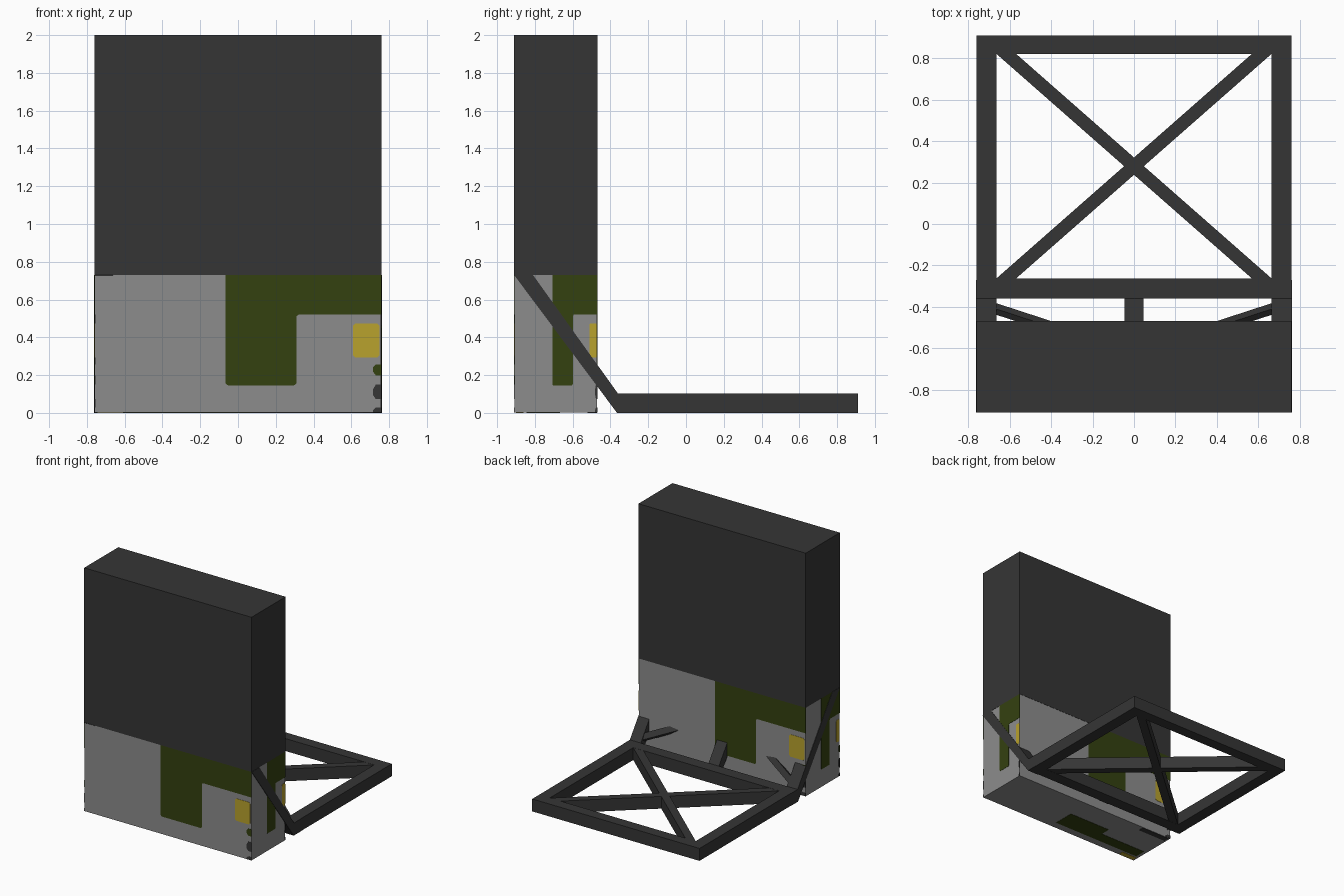
import bpy, bmesh
from mathutils import Vector as V

if "Cube" in bpy.data.objects:
    bpy.data.objects.remove(bpy.data.objects["Cube"])


def material(name, rgb):
    m = bpy.data.materials.new(name)
    m.diffuse_color = (*rgb, 1)
    m.use_nodes = True
    m.node_tree.nodes["Principled BSDF"].inputs["Base Color"].default_value = m.diffuse_color
    return m


DARK = material("charcoal", (0.036, 0.036, 0.036))
GREY = material("mid_grey", (0.265, 0.265, 0.265))
OLIVE = material("olive_green", (0.034, 0.052, 0.005))
YELLOW = material("mustard_yellow", (0.48, 0.36, 0.027))


def prism(name, points, offset, mat):
    """Extrude a flat polygon along an offset vector."""
    bm = bmesh.new()
    offset = V(offset)
    a = [bm.verts.new(V(p)) for p in points]
    b = [bm.verts.new(V(p) + offset) for p in points]
    n = len(a)
    bm.faces.new(a)
    bm.faces.new(b[::-1])
    for i in range(n):
        bm.faces.new((a[i], b[i], b[(i + 1) % n], a[(i + 1) % n]))
    bmesh.ops.recalc_face_normals(bm, faces=bm.faces)
    me = bpy.data.meshes.new(name)
    bm.to_mesh(me)
    bm.free()
    me.materials.append(mat)
    ob = bpy.data.objects.new(name, me)
    bpy.context.collection.objects.link(ob)
    return ob


def block(name, x0, x1, y0, y1, z0, z1, mat):
    return prism(name, [(x0, y0, z0), (x1, y0, z0), (x1, y1, z0), (x0, y1, z0)],
                 (0, 0, z1 - z0), mat)


def rect(u0, u1, v0, v1, cu=0.0, cv=0.0):
    """Rectangle outline with small cut corners."""
    if not cu:
        return [(u0, v0), (u1, v0), (u1, v1), (u0, v1)]
    return [(u0 + cu, v0), (u1 - cu, v0), (u1, v0 + cv), (u1, v1 - cv),
            (u1 - cu, v1), (u0 + cu, v1), (u0, v1 - cv), (u0, v0 + cv)]


X, YF, YB, SPLIT, T = 0.76, -0.91, -0.468, 0.73, 0.002

# Tall body: dark upper panel over a grey base
block("upper_panel", -X, X, YF, YB, SPLIT, 2.0, DARK)
block("grey_base", -X + T, X - T, YF + T, YB - T, T, SPLIT, GREY)

# Painted pattern, u across the face, v up the face (0 to 1)
OLIVE_BAND = [(0.465, 0.2), (0.695, 0.2), (0.703, 0.212), (0.703, 0.7),
              (0.711, 0.712), (1, 0.712), (1, 1), (0.457, 1), (0.457, 0.212)]
SIDE_PATTERN = [
    ("olive_band", OLIVE_BAND, OLIVE),
    ("yellow_patch", rect(0.901, 0.992, 0.4, 0.65, 0.008, 0.018), YELLOW),
    ("olive_spot", [(1, 0.272), (1, 0.352), (0.98, 0.352), (0.97, 0.33), (0.97, 0.3), (0.98, 0.272)], OLIVE),
    ("dark_spot", [(1, 0.1), (1, 0.205), (0.98, 0.205), (0.97, 0.17), (0.97, 0.13), (0.98, 0.1)], DARK),
    ("dark_foot_spot", [(1, 0.004), (1, 0.04), (0.98, 0.04), (0.97, 0.02), (0.97, 0.004)], DARK),
]
BASE_PATTERN = [
    ("olive_band", [(0.45, 0.15), (0.98, 0.15), (0.98, 0.36), (0.7, 0.36), (0.7, 0.55), (0.45, 0.55)], OLIVE),
    ("yellow_patch", rect(0.9, 0.99, 0.02, 0.11), YELLOW),
    ("dark_spot", rect(0.82, 0.99, 0.88, 0.99), DARK),
]
W, D, H = 2 * X, YB - YF, SPLIT
FACES = [  # name, origin, u axis, v axis, inward direction, pattern
    ("front", (-X, YF, 0), (W, 0, 0), (0, 0, H), (0, T, 0), SIDE_PATTERN),
    ("right", (X, YF, 0), (0, D, 0), (0, 0, H), (-T, 0, 0), SIDE_PATTERN),
    ("back", (X, YB, 0), (-W, 0, 0), (0, 0, H), (0, -T, 0), SIDE_PATTERN),
    ("left", (-X, YB, 0), (0, -D, 0), (0, 0, H), (T, 0, 0), SIDE_PATTERN),
    ("bottom", (X, YF, 0), (-W, 0, 0), (0, D, 0), (0, 0, T), BASE_PATTERN),
]
for face, origin, ua, va, inward, pattern in FACES:
    for part, outline, mat in pattern:
        pts = [V(origin) + V(ua) * u + V(va) * v for u, v in outline]
        prism(f"{face}_{part}", pts, inward, mat)

# Ground frame: four beams
IN, Y0, Y1, Y2, Y3, TOP = 0.663, -0.36, -0.262, 0.82, 0.91, 0.102
block("front_beam", -X, X, Y0, Y1, 0, TOP, DARK)
block("rear_beam", -X, X, Y2, Y3, 0, TOP, DARK)
for s, side in ((-1, "left"), (1, "right")):
    block(f"{side}_beam", *sorted((s * IN, s * X)), Y1, Y2, 0, TOP, DARK)
    # Crossed floor brace running corner to corner
    k = 0.095
    prism(f"floor_brace_{side}",
          [(s * IN, Y2, 0.001), (s * (IN - k), Y2, 0.001),
           (-s * IN, Y1, 0.001), (-s * (IN - k), Y1, 0.001)],
          (0, 0, TOP - 0.002), DARK)

# Three sloping struts from the ground frame up to the panel
STRUT = [(YF, SPLIT), (-0.81, SPLIT), (Y0, TOP), (Y0 + 0.09, TOP), (Y0 + 0.09, 0), (-0.365, 0)]
for name, x0, x1 in (("left", -X - T, -IN), ("middle", -0.047, 0.047), ("right", IN, X + T)):
    prism(f"{name}_strut", [(x0, y, z) for y, z in STRUT], (x1 - x0, 0, 0), DARK)

# Thin crossed braces in the slope of the struts
for s, side in ((-1, "left"), (1, "right")):
    a, b = V((s * 0.67, -0.408, 0.13)), V((-s * 0.67, -0.845, 0.72))
    across = V((0, 0.014, 0.01))
    up = V((0, -0.014, 0.024))
    prism(f"slope_brace_{side}",
          [a - across - up, a + across - up, a + across + up, a - across + up], b - a, DARK)
